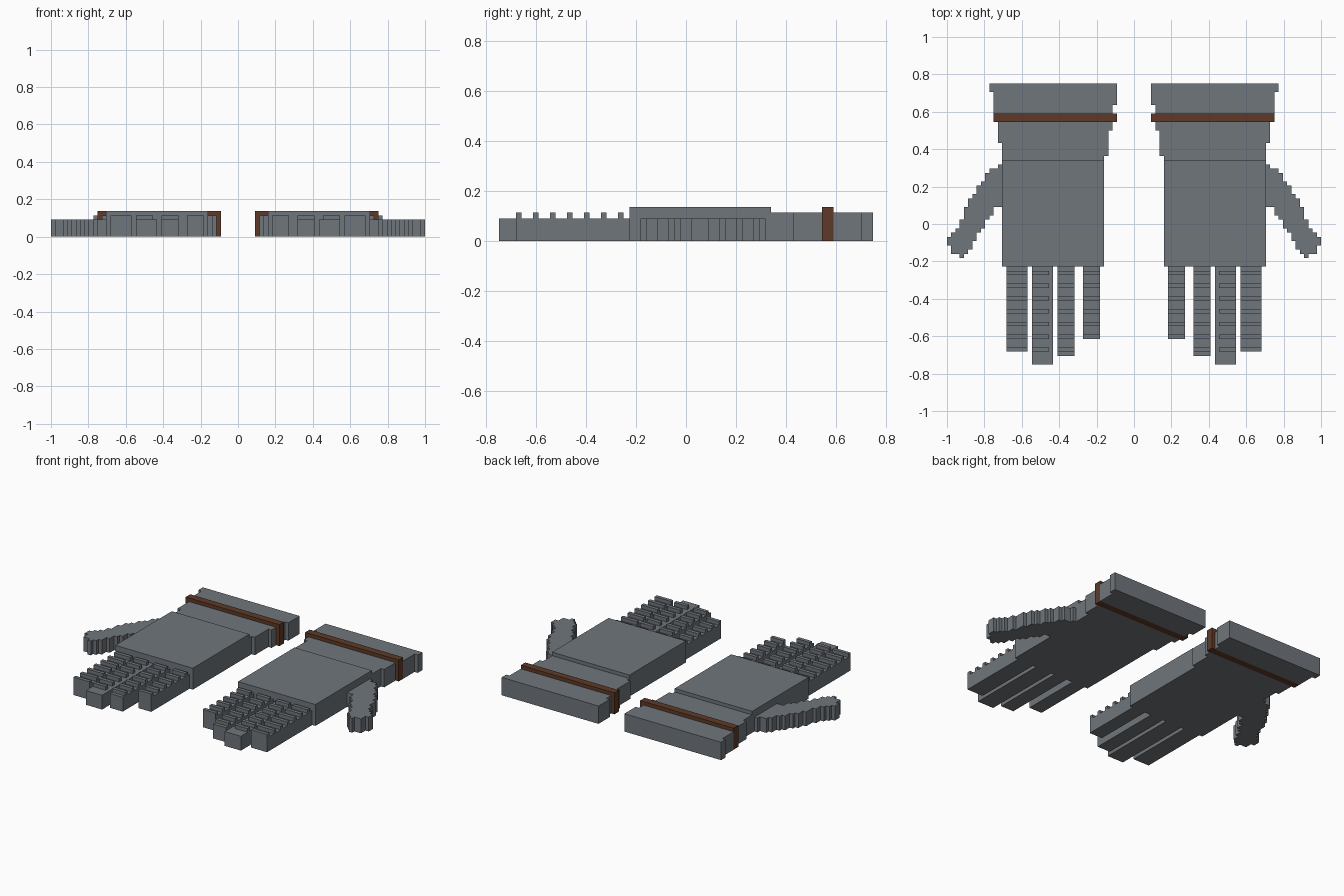
import bpy
import bmesh

U = 2 / 88  # size of one block

if "Cube" in bpy.data.objects:
    bpy.data.objects.remove(bpy.data.objects["Cube"])


def material(name, rgb):
    m = bpy.data.materials.new(name)
    m.use_nodes = True
    color = (*rgb, 1)
    m.diffuse_color = color
    m.node_tree.nodes["Principled BSDF"].inputs["Base Color"].default_value = color
    return m


grey = material("slate grey", (0.16, 0.18, 0.2))
brown = material("leather brown", (0.11, 0.042, 0.021))


def finish(bm, name, mat, side):
    """Scale blocks to units, mirror for the right hand, add to the scene."""
    for v in bm.verts:
        v.co *= U
        v.co.x *= side
    bmesh.ops.recalc_face_normals(bm, faces=bm.faces)
    mesh = bpy.data.meshes.new(name)
    bm.to_mesh(mesh)
    bm.free()
    mesh.materials.append(mat)
    ob = bpy.data.objects.new(name, mesh)
    bpy.context.scene.collection.objects.link(ob)


def add_box(bm, x0, x1, y0, y1, z0, z1):
    for v in bmesh.ops.create_cube(bm, size=1)["verts"]:
        v.co.x = x1 if v.co.x > 0 else x0
        v.co.y = y1 if v.co.y > 0 else y0
        v.co.z = z1 if v.co.z > 0 else z0


def add_stepped_slab(bm, rows, y_end, height):
    """Extrude a stepped outline; rows are (top y, inner x, outer x)."""
    ends = [r[0] for r in rows[1:]] + [y_end]
    inner, outer = [], []
    for (y, xi, xo), end in zip(rows, ends):
        inner += [(xi, y), (xi, end)]
        outer += [(xo, y), (xo, end)]
    outline = []
    for p in inner + outer[::-1]:
        if not outline or p != outline[-1]:
            outline.append(p)
    face = bm.faces.new([bm.verts.new((x, y, 0)) for x, y in outline])
    top = bmesh.ops.extrude_face_region(bm, geom=[face], use_keep_orig=True)["geom"]
    for v in top:
        if isinstance(v, bmesh.types.BMVert):
            v.co.z = height


CUFF = [(33, 4, 34), (31, 4, 33), (28, 5, 33)]
WRIST = [(24, 5, 32), (22, 6, 32), (19, 6, 31), (16, 7, 31)]
THUMB = [(14, 31, 32), (13, 31, 34), (12, 31, 35), (10, 31, 36), (9, 31, 37),
         (7, 31, 38), (6, 31, 39), (4, 33, 40), (2, 34, 40), (1, 35, 41),
         (-1, 36, 42), (-2, 37, 43), (-3, 37, 44), (-4, 38, 44),
         (-5, 38, 43), (-6, 39, 43), (-7, 40, 41)]
# name, inner x, outer x, tip y, ridge inner x
FINGERS = [("little_finger", 8, 12, -27, 8), ("ring_finger", 14, 18, -31, 14),
           ("middle_finger", 19, 24, -33, 20), ("index_finger", 25, 30, -30, 25)]

for side, hand in ((1, "left"), (-1, "right")):
    # Stepped flat parts
    for part, rows, end, height in (("cuff", CUFF, 26, 5), ("wrist", WRIST, 15, 5),
                                    ("thumb", THUMB, -8, 4)):
        bm = bmesh.new()
        add_stepped_slab(bm, rows, end, height)
        finish(bm, f"{hand}_{part}", grey, side)

    # Strap and back of the hand
    bm = bmesh.new()
    add_box(bm, 4, 33, 24, 26, 0, 6)
    finish(bm, f"{hand}_strap", brown, side)
    bm = bmesh.new()
    add_box(bm, 7, 31, -10, 15, 0, 6)
    finish(bm, f"{hand}_palm", grey, side)

    # Fingers with evenly spaced ridges
    for part, x0, x1, tip, ridge_x in FINGERS:
        bm = bmesh.new()
        add_box(bm, x0, x1, tip, -10, 0, 4)
        for y in range(-12, max(tip, -30) - 1, -3):
            add_box(bm, ridge_x, x1, y, y + 1, 4, 5)
        finish(bm, f"{hand}_{part}", grey, side)
